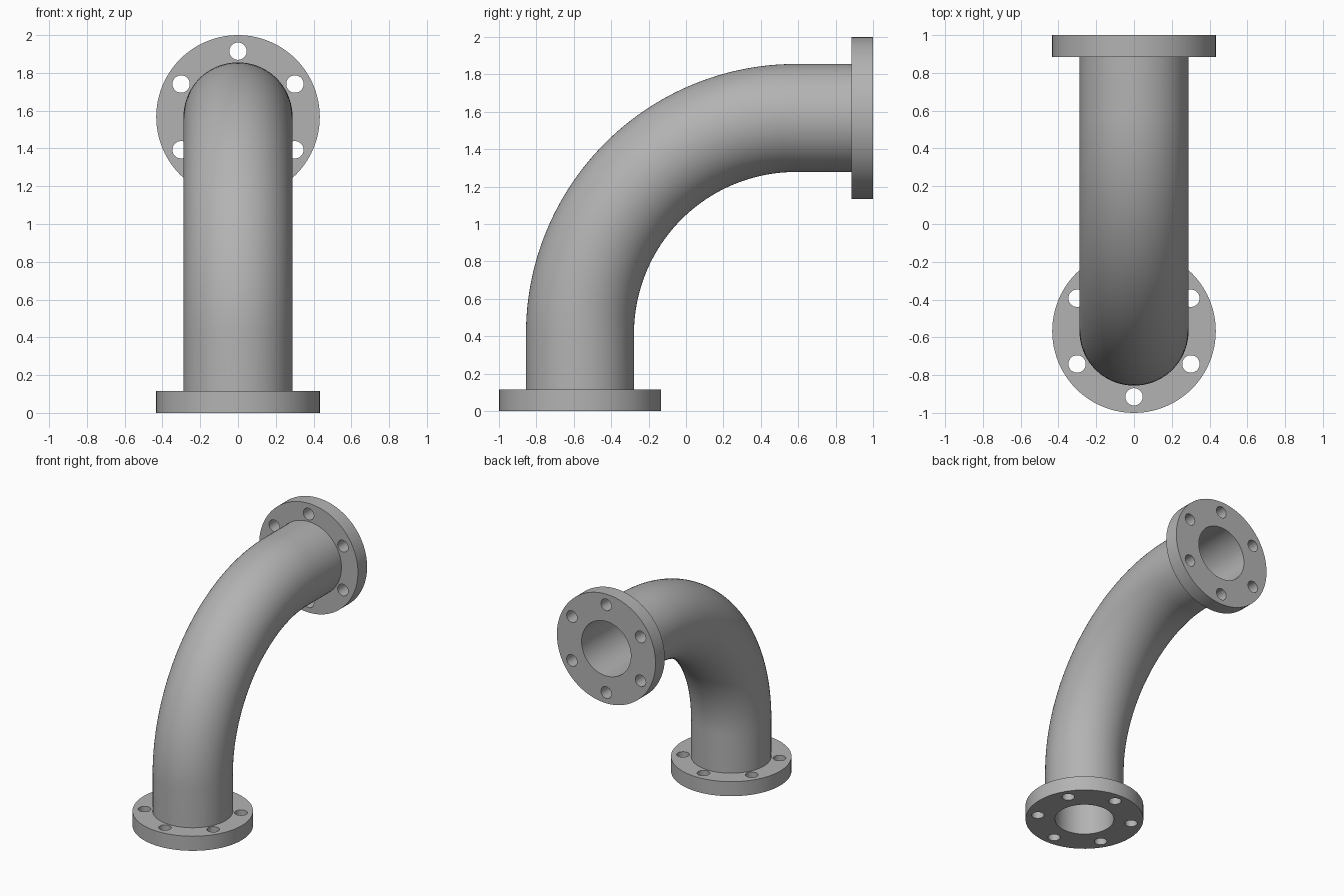
import bpy, bmesh
from math import pi, cos, sin, radians
from mathutils import Vector, Matrix

if "Cube" in bpy.data.objects:
    bpy.data.objects.remove(bpy.data.objects["Cube"], do_unlink=True)

# Main dimensions
FLANGE_R, PIPE_R, BORE_R = 0.433, 0.2887, 0.2165
THICK, BEND_R = 0.1155, 1.155
BOLT_CIRCLE, BOLT_R, BOLTS = 0.348, 0.046, 6
LEG = 2 - FLANGE_R          # flange face to the other leg's axis
AXIS_Y = FLANGE_R - 1       # y of the upright leg

steel = bpy.data.materials.new("plain grey steel")
steel.use_nodes = True
steel.diffuse_color = (0.45, 0.45, 0.45, 1)
steel.node_tree.nodes["Principled BSDF"].inputs["Base Color"].default_value = steel.diffuse_color


def finish(obj):
    """Weld, orient normals, shade and colour a part."""
    bm = bmesh.new()
    bm.from_mesh(obj.data)
    bmesh.ops.remove_doubles(bm, verts=bm.verts, dist=1e-5)
    bmesh.ops.recalc_face_normals(bm, faces=bm.faces)
    bm.to_mesh(obj.data)
    bm.free()
    obj.data.materials.clear()
    obj.data.materials.append(steel)
    bpy.ops.object.select_all(action='DESELECT')
    obj.select_set(True)
    bpy.context.view_layer.objects.active = obj
    bpy.ops.object.shade_smooth_by_angle(angle=radians(35))


def add_circle(curve, x, y, radius, sides):
    spline = curve.splines.new('POLY')
    spline.points.add(sides - 1)
    for i, point in enumerate(spline.points):
        a = 2 * pi * i / sides
        point.co = (x + radius * cos(a), y + radius * sin(a), 0, 1)
    spline.use_cyclic_u = True


def flange(name, matrix):
    """Filled disc outline with bore and bolt holes, extruded to a plate."""
    curve = bpy.data.curves.new(name, 'CURVE')
    curve.dimensions = '2D'
    curve.fill_mode = 'BOTH'
    curve.extrude = THICK / 2
    add_circle(curve, 0, 0, FLANGE_R, 96)
    add_circle(curve, 0, 0, BORE_R, 72)
    for k in range(BOLTS):
        a = pi / 2 + 2 * pi * k / BOLTS
        add_circle(curve, BOLT_CIRCLE * cos(a), BOLT_CIRCLE * sin(a), BOLT_R, 32)
    shape = bpy.data.objects.new(name + "_outline", curve)
    bpy.context.collection.objects.link(shape)
    bpy.context.view_layer.update()
    graph = bpy.context.evaluated_depsgraph_get()
    mesh = bpy.data.meshes.new_from_object(shape.evaluated_get(graph))
    bpy.data.objects.remove(shape, do_unlink=True)
    mesh.transform(matrix)
    obj = bpy.data.objects.new(name, mesh)
    bpy.context.collection.objects.link(obj)
    finish(obj)


def elbow_pipe(name, sides=72, steps=48):
    """Hollow pipe: straight leg, quarter bend, straight leg."""
    # Centreline stations: position and bend angle
    start, end = LEG - BEND_R, AXIS_Y + BEND_R
    stations = [(Vector((0, AXIS_Y, THICK)), 0)]
    for i in range(steps + 1):
        a = pi / 2 * i / steps
        stations.append((Vector((0, end - BEND_R * cos(a), start + BEND_R * sin(a))), a))
    stations.append((Vector((0, 1 - THICK, LEG)), pi / 2))

    bm = bmesh.new()
    walls = []
    for radius in (PIPE_R, BORE_R):
        rings = []
        for centre, a in stations:
            side = Vector((0, -cos(a), sin(a)))
            rings.append([bm.verts.new(centre + radius * (cos(t) * Vector((1, 0, 0)) + sin(t) * side))
                          for t in (2 * pi * j / sides for j in range(sides))])
        walls.append(rings)

    def bridge(r1, r2):
        for j in range(sides):
            k = (j + 1) % sides
            bm.faces.new((r1[j], r1[k], r2[k], r2[j]))

    for rings in walls:
        for r1, r2 in zip(rings, rings[1:]):
            bridge(r1, r2)
    for e in (0, -1):
        bridge(walls[0][e], walls[1][e])
    mesh = bpy.data.meshes.new(name)
    bm.to_mesh(mesh)
    bm.free()
    obj = bpy.data.objects.new(name, mesh)
    bpy.context.collection.objects.link(obj)
    finish(obj)


elbow_pipe("elbow_pipe")
flange("bottom_flange", Matrix.Translation((0, AXIS_Y, THICK / 2)))
flange("back_flange", Matrix.Translation((0, 1 - THICK / 2, LEG)) @ Matrix.Rotation(pi / 2, 4, 'X'))
